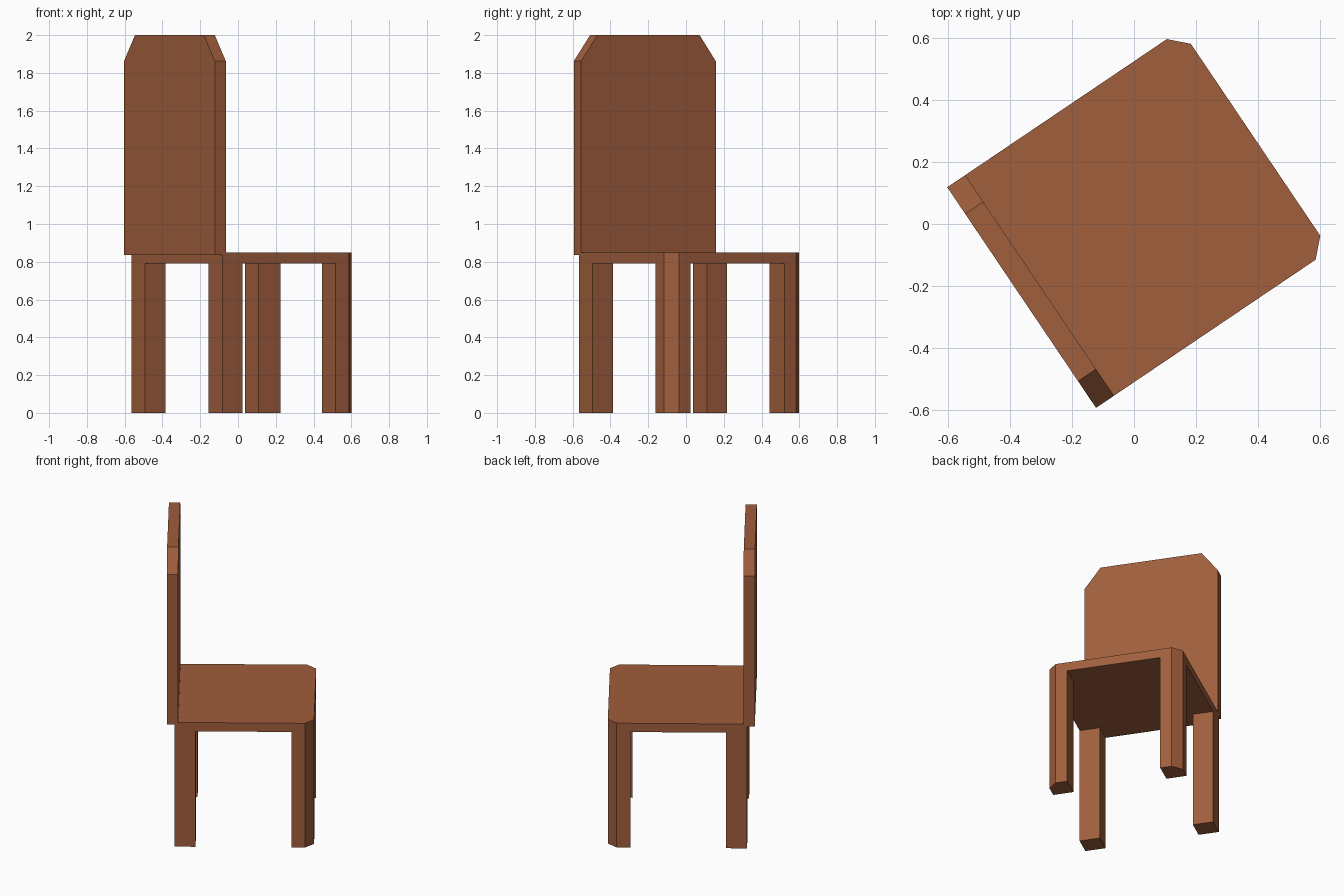
import bpy
from math import radians
from mathutils import Matrix

if "Cube" in bpy.data.objects:
    bpy.data.objects.remove(bpy.data.objects["Cube"])

wood = bpy.data.materials.new("brown wood")
wood.diffuse_color = (0.35, 0.112, 0.046, 1)
wood.use_nodes = True
wood.node_tree.nodes["Principled BSDF"].inputs["Base Color"].default_value = wood.diffuse_color

# Chair is modelled facing +x, then turned about z
TURN = Matrix.Rotation(radians(34), 4, 'Z')
BACK, FRONT, HALF, MID = -0.386, 0.478, 0.43, 0.006
CUT = 0.056            # chamfer on front corners
SEAT_LOW, SEAT_TOP = 0.79, 0.85


def prism(name, outline, offset):
    """Extrude a closed 3D outline along an offset vector."""
    n = len(outline)
    verts = list(outline) + [tuple(a + b for a, b in zip(p, offset)) for p in outline]
    faces = [tuple(reversed(range(n))), tuple(range(n, 2 * n))]
    faces += [(i, (i + 1) % n, (i + 1) % n + n, i + n) for i in range(n)]
    mesh = bpy.data.meshes.new(name)
    mesh.from_pydata(verts, [], faces)
    mesh.transform(TURN @ Matrix.Translation((0, MID, 0)))
    mesh.materials.append(wood)
    obj = bpy.data.objects.new(name, mesh)
    bpy.context.collection.objects.link(obj)


# Seat with chamfered front corners
seat = [(BACK, -HALF), (FRONT - CUT, -HALF), (FRONT, CUT - HALF),
        (FRONT, HALF - CUT), (FRONT - CUT, HALF), (BACK, HALF)]
prism("seat", [(x, y, SEAT_LOW) for x, y in seat], (0, 0, SEAT_TOP - SEAT_LOW))

# Legs, front ones share the seat chamfer
back_leg = [(BACK, -HALF), (BACK + 0.13, -HALF), (BACK + 0.13, 0.13 - HALF), (BACK, 0.13 - HALF)]
front_leg = [(FRONT - 0.14, -HALF), (FRONT - CUT, -HALF), (FRONT, CUT - HALF),
             (FRONT, 0.13 - HALF), (FRONT - 0.14, 0.13 - HALF)]
for name, outline in (("back_leg", back_leg), ("front_leg", front_leg)):
    prism(name + "_right", [(x, y, 0) for x, y in outline], (0, 0, SEAT_LOW))
    prism(name + "_left", [(x, -y, 0) for x, y in reversed(outline)], (0, 0, SEAT_LOW))

# Backrest with chamfered top corners
rest = [(-HALF, 0.835), (HALF, 0.835), (HALF, 1.862),
        (HALF - 0.104, 2.0), (0.104 - HALF, 2.0), (-HALF, 1.862)]
prism("backrest", [(-0.434, y, z) for y, z in rest], (0.07, 0, 0))
